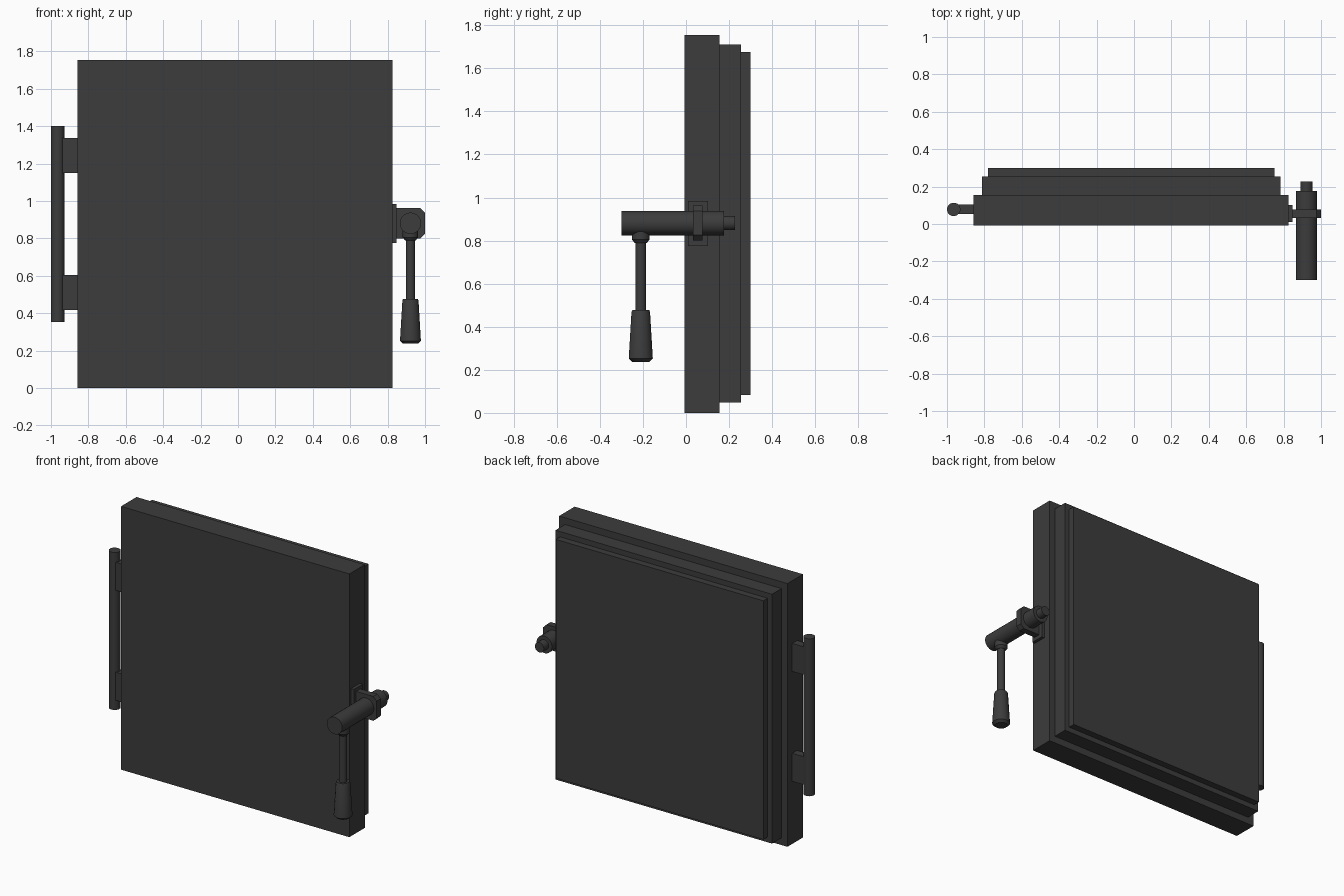
import bpy, bmesh, math
from mathutils import Matrix, Vector

if "Cube" in bpy.data.objects:
    bpy.data.objects.remove(bpy.data.objects["Cube"])

iron = bpy.data.materials.new("dark_iron")
iron.diffuse_color = (0.045, 0.045, 0.045, 1)
iron.use_nodes = True
iron.node_tree.nodes["Principled BSDF"].inputs["Base Color"].default_value = iron.diffuse_color


def finish(name, bm, smooth=False):
    bmesh.ops.recalc_face_normals(bm, faces=bm.faces)
    me = bpy.data.meshes.new(name)
    bm.to_mesh(me)
    bm.free()
    ob = bpy.data.objects.new(name, me)
    bpy.context.collection.objects.link(ob)
    me.materials.append(iron)
    if smooth:
        bpy.ops.object.select_all(action='DESELECT')
        ob.select_set(True)
        bpy.context.view_layer.objects.active = ob
        bpy.ops.object.shade_smooth_by_angle(angle=math.radians(35))
    return ob


def box(name, x, y, z):
    bm = bmesh.new()
    bmesh.ops.create_cube(bm, size=1)
    bmesh.ops.scale(bm, verts=bm.verts, vec=(x[1] - x[0], y[1] - y[0], z[1] - z[0]))
    bmesh.ops.translate(bm, verts=bm.verts, vec=(sum(x) / 2, sum(y) / 2, sum(z) / 2))
    return finish(name, bm)


def turned(name, profile, origin, axis='Z', sides=16):
    """Closed solid of revolution from (radius, height) pairs."""
    bm = bmesh.new()
    rings = [[bm.verts.new((r * math.cos(2 * math.pi * (i + .5) / sides),
                            r * math.sin(2 * math.pi * (i + .5) / sides), h))
              for i in range(sides)] for r, h in profile]
    for a, b in zip(rings, rings[1:]):
        for i in range(sides):
            j = (i + 1) % sides
            bm.faces.new((a[i], a[j], b[j], b[i]))
    bm.faces.new(rings[0])
    bm.faces.new(rings[-1])
    m = Matrix.Translation(Vector(origin))
    if axis == 'Y':
        m = m @ Matrix.Rotation(math.radians(-90), 4, 'X')
    bm.transform(m)
    return finish(name, bm, True)


# Stepped door panel
box("door_slab", (-0.857, 0.827), (-0.008, 0.155), (0, 1.755))
box("door_inner_step", (-0.813, 0.784), (0.155, 0.255), (0.048, 1.71))
box("door_back_panel", (-0.78, 0.75), (0.255, 0.30), (0.083, 1.675))

# Hinge pin and its two brackets
turned("hinge_pin", [(0.036, 0.353), (0.036, 1.402)], (-0.964, 0.078, 0), sides=16)
for label, z0 in (("lower", 0.417), ("upper", 1.15)):
    box(f"hinge_bracket_{label}", (-0.955, -0.857), (0.053, 0.105), (z0, z0 + 0.187))

# Latch mounting plate on the door edge
box("latch_plate", (0.827, 0.848), (0.01, 0.102), (0.775, 0.984))

# Clamp plate around the latch shaft, outer corners cut
bm = bmesh.new()
outline = [(0.84, 0.80), (0.975, 0.80), (1.0, 0.825), (1.0, 0.937), (0.975, 0.962), (0.84, 0.962)]
face = bm.faces.new([bm.verts.new((x, 0.033, z)) for x, z in outline])
ext = bmesh.ops.extrude_face_region(bm, geom=[face])
bmesh.ops.translate(bm, vec=(0, 0.044, 0),
                    verts=[v for v in ext["geom"] if isinstance(v, bmesh.types.BMVert)])
finish("latch_clamp", bm)

# Latch shaft with narrower tip
cx, cz = 0.922, 0.881
turned("latch_shaft", [(0.057, -0.30), (0.057, 0.177), (0.033, 0.177), (0.033, 0.228)],
       (cx, 0, cz), 'Y', 24)

# Hanging lever: collar, rod and flared grip
hy = -0.21
turned("lever_collar", [(0.028, 0.788), (0.042, 0.805), (0.042, 0.85)], (cx, hy, 0))
turned("lever_rod", [(0.025, 0.46), (0.025, 0.80)], (cx, hy, 0))
turned("lever_grip", [(0.04, 0.237), (0.057, 0.252), (0.044, 0.467), (0.04, 0.477)], (cx, hy, 0))
